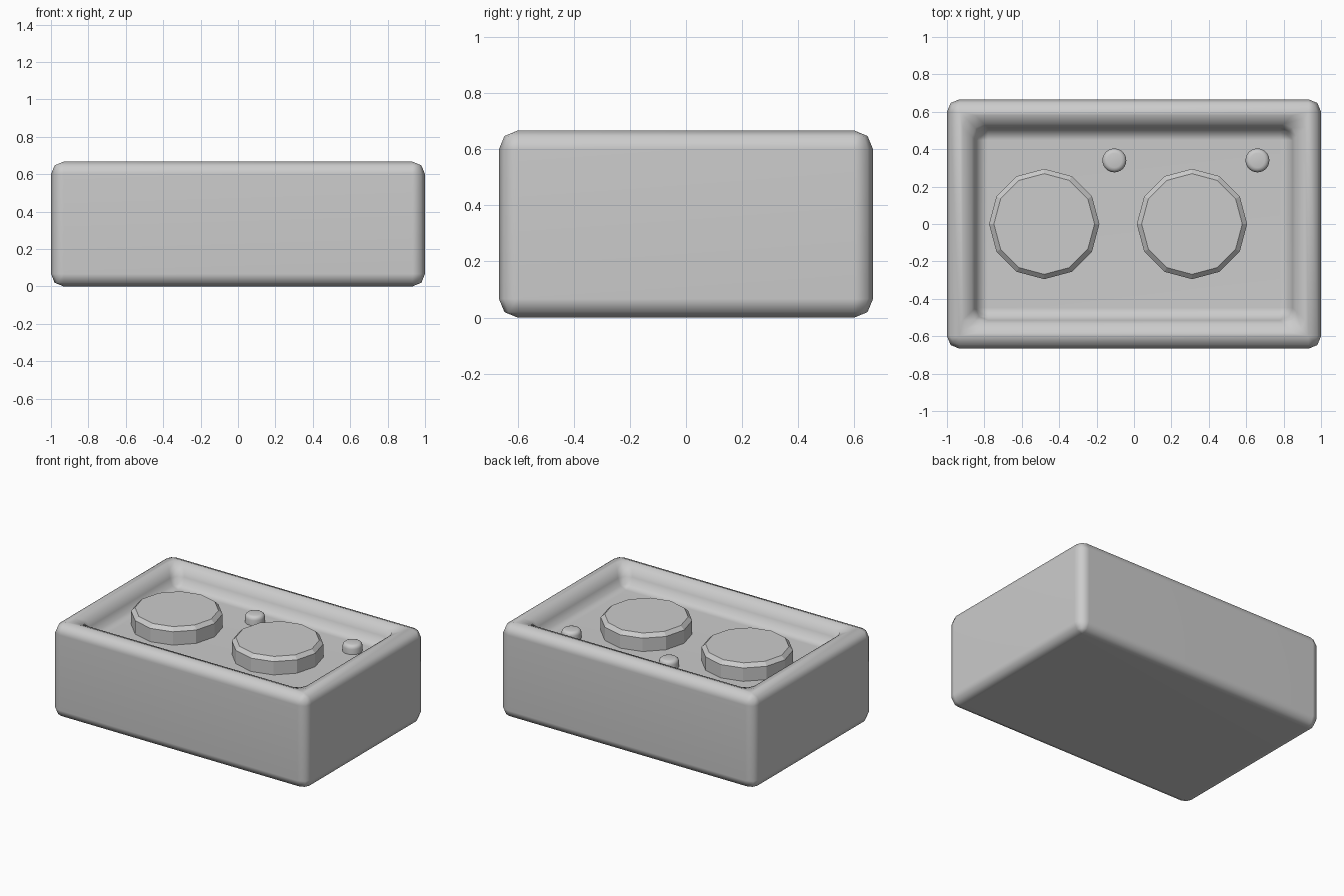
import bpy, bmesh, math

cube = bpy.data.objects.get("Cube")
if cube:
    bpy.data.objects.remove(cube, do_unlink=True)

grey = bpy.data.materials.new("plain_grey")
grey.use_nodes = True
grey.diffuse_color = (0.6, 0.6, 0.6, 1)
grey.node_tree.nodes["Principled BSDF"].inputs["Base Color"].default_value = (0.6, 0.6, 0.6, 1)

HX, HY, H = 1.0, 2 / 3, 2 / 3      # half width, half depth, height
B = 0.067                          # edge rounding
RIM = 0.152                        # rim width
FLOOR = H - 2 * B                  # height of the recessed panel


def finish(name, bm):
    bmesh.ops.recalc_face_normals(bm, faces=bm.faces)
    mesh = bpy.data.meshes.new(name)
    bm.to_mesh(mesh)
    bm.free()
    mesh.materials.append(grey)
    obj = bpy.data.objects.new(name, mesh)
    bpy.context.scene.collection.objects.link(obj)
    return obj


def smooth(obj, angle):
    bpy.ops.object.select_all(action='DESELECT')
    obj.select_set(True)
    bpy.context.view_layer.objects.active = obj
    bpy.ops.object.shade_smooth_by_angle(angle=math.radians(angle))


def ring(bm, inset, z, radius):
    """Rectangle with two-step rounded corners."""
    verts = []
    for k, (sx, sy) in enumerate([(1, 1), (-1, 1), (-1, -1), (1, -1)]):
        cx, cy = sx * (HX - inset - radius), sy * (HY - inset - radius)
        for step in range(3):
            a = math.radians(90 * k + 45 * step)
            verts.append(bm.verts.new((cx + radius * math.cos(a), cy + radius * math.sin(a), z)))
    return verts


def quarter():
    """Offsets along a two-step quarter round, as (run, rise)."""
    return [(B * (1 - math.cos(a)), B * math.sin(a)) for a in (0, math.pi / 4, math.pi / 2)]


# Case: rounded outside, rounded rim and a filleted recess
profile = [(run, B - rise, B - run) for run, rise in reversed(quarter())]
profile += [(run, H - B + rise, B - run) for run, rise in quarter()]
wall = RIM
profile += [(wall - run, H - B + rise, B) for run, rise in reversed(quarter())]
profile += [(wall + run, FLOOR + B - rise, B - run) for run, rise in quarter()[1:]]

bm = bmesh.new()
rings = [ring(bm, *p) for p in profile]
for low, high in zip(rings, rings[1:]):
    for i in range(len(low)):
        j = (i + 1) % len(low)
        bm.faces.new((low[i], low[j], high[j], high[i]))
bm.faces.new(rings[0])
bm.faces.new(rings[-1])
bmesh.ops.remove_doubles(bm, verts=bm.verts, dist=0.0005)
case = finish("case", bm)
smooth(case, 80)
weighted = case.modifiers.new("even_shading", 'WEIGHTED_NORMAL')
weighted.keep_sharp = True


def disc(name, x, y, radius, top, sides, bevel, segments):
    """Upright cylinder on the panel with a bevelled top edge."""
    base = FLOOR - 0.01
    bm = bmesh.new()
    bmesh.ops.create_cone(bm, cap_ends=True, segments=sides, radius1=radius,
                          radius2=radius, depth=top - base)
    bmesh.ops.translate(bm, verts=bm.verts, vec=(x, y, (top + base) / 2))
    edges = [e for e in bm.edges if all(v.co.z > top - 0.001 for v in e.verts)]
    bmesh.ops.bevel(bm, geom=edges, offset=bevel, segments=segments,
                    profile=0.5, affect='EDGES')
    return finish(name, bm)


# Two faceted knobs, each with a small round button behind it
for side, knob_x, button_x in (("right", -0.48, -0.105), ("left", 0.31, 0.66)):
    disc(side + "_knob", knob_x, 0, 0.295, 0.652, 12, 0.025, 1)
    button = disc(side + "_button", button_x, 0.34, 0.064, 0.595, 24, 0.025, 3)
    smooth(button, 80)
